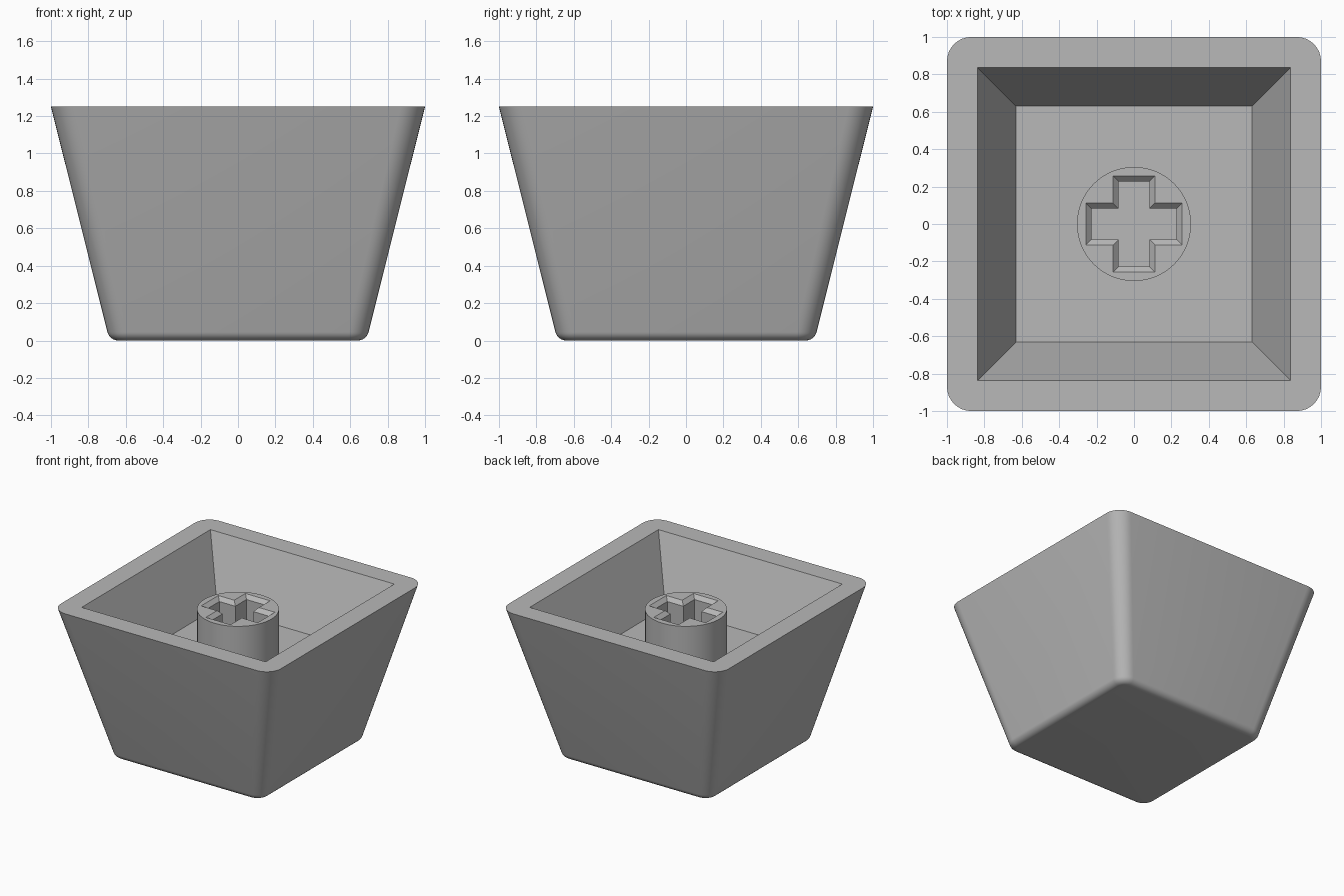
import bpy, bmesh, math

if "Cube" in bpy.data.objects:
    bpy.data.objects.remove(bpy.data.objects["Cube"])

grey = bpy.data.materials.new("plain_grey")
grey.diffuse_color = (0.48, 0.48, 0.48, 1)
grey.use_nodes = True
grey.node_tree.nodes["Principled BSDF"].inputs["Base Color"].default_value = grey.diffuse_color

RIM_Z, FLOOR_Z, STEM_Z = 1.25, 0.745, 1.14
STEPS = 8


def rounded_square(half, radius, z):
    """Points round a square with rounded corners, counter-clockwise."""
    pts = []
    for corner in range(4):
        a0 = corner * math.pi / 2
        mid = a0 + math.pi / 4
        cx = math.copysign(half - radius, math.cos(mid))
        cy = math.copysign(half - radius, math.sin(mid))
        for i in range(STEPS + 1):
            a = a0 + i / STEPS * math.pi / 2
            pts.append((cx + radius * math.cos(a), cy + radius * math.sin(a), z))
    return pts


def circle(radius, z, n=64):
    return [(radius * math.cos(2 * math.pi * i / n),
             radius * math.sin(2 * math.pi * i / n), z) for i in range(n)]


def cross(length, width, z):
    """Plus-shaped outline: one arm turned through four quarters."""
    pts = []
    for q in range(4):
        c, s = [(1, 0), (0, 1), (-1, 0), (0, -1)][q]
        for x, y in ((length, -width), (length, width), (width, width)):
            pts.append((c * x - s * y, s * x + c * y, z))
    return pts


def loft(bm, outlines):
    """Join outlines of equal length with quads; return the vertex rings."""
    rings = [[bm.verts.new(p) for p in o] for o in outlines]
    for a, b in zip(rings, rings[1:]):
        n = len(a)
        for i in range(n):
            bm.faces.new((a[i], a[(i + 1) % n], b[(i + 1) % n], b[i]))
    return rings


def finish(bm, name):
    bmesh.ops.remove_doubles(bm, verts=bm.verts, dist=0.0001)
    bmesh.ops.recalc_face_normals(bm, faces=bm.faces)
    mesh = bpy.data.meshes.new(name)
    bm.to_mesh(mesh)
    bm.free()
    mesh.materials.append(grey)
    ob = bpy.data.objects.new(name, mesh)
    bpy.context.collection.objects.link(ob)
    bpy.ops.object.select_all(action='DESELECT')
    ob.select_set(True)
    bpy.context.view_layer.objects.active = ob
    bpy.ops.object.shade_smooth_by_angle(angle=math.radians(30))
    return ob


# Tapered hollow shell: rounded base edge, sloping sides, flat rim, cavity
bm = bmesh.new()
BEVEL = 0.06
outlines = []
for i in range(STEPS + 1):
    a = i / STEPS * math.radians(76)
    inset = BEVEL * (1 - math.sin(a))
    outlines.append(rounded_square(0.70 - inset, 0.11 - inset,
                                   BEVEL * (1 - math.cos(a))))
outlines.append(rounded_square(1.0, 0.13, RIM_Z))
outlines.append(rounded_square(0.836, 0, RIM_Z))
outlines.append(rounded_square(0.63, 0, FLOOR_Z))
rings = loft(bm, outlines)
bm.faces.new(rings[0])
bmesh.ops.remove_doubles(bm, verts=bm.verts, dist=0.0001)
floor_edges = [e for e in bm.edges if e.is_boundary]
bmesh.ops.contextual_create(bm, geom=floor_edges)
finish(bm, "cap_shell")

# Round stem with a chamfered cross-shaped socket
bm = bmesh.new()
wall = loft(bm, [circle(0.305, FLOOR_Z - 0.01), circle(0.305, STEM_Z)])
socket = loft(bm, [cross(0.257, 0.112, STEM_Z),
                   cross(0.227, 0.082, STEM_Z - 0.03),
                   cross(0.227, 0.082, FLOOR_Z + 0.005)])
bm.faces.new(wall[0])
bm.faces.new(socket[-1])
top_edges = [e for e in bm.edges
             if e.is_boundary and all(abs(v.co.z - STEM_Z) < 1e-4 for v in e.verts)]
bmesh.ops.triangle_fill(bm, edges=top_edges, use_beauty=True, normal=(0, 0, 1))
finish(bm, "stem")
